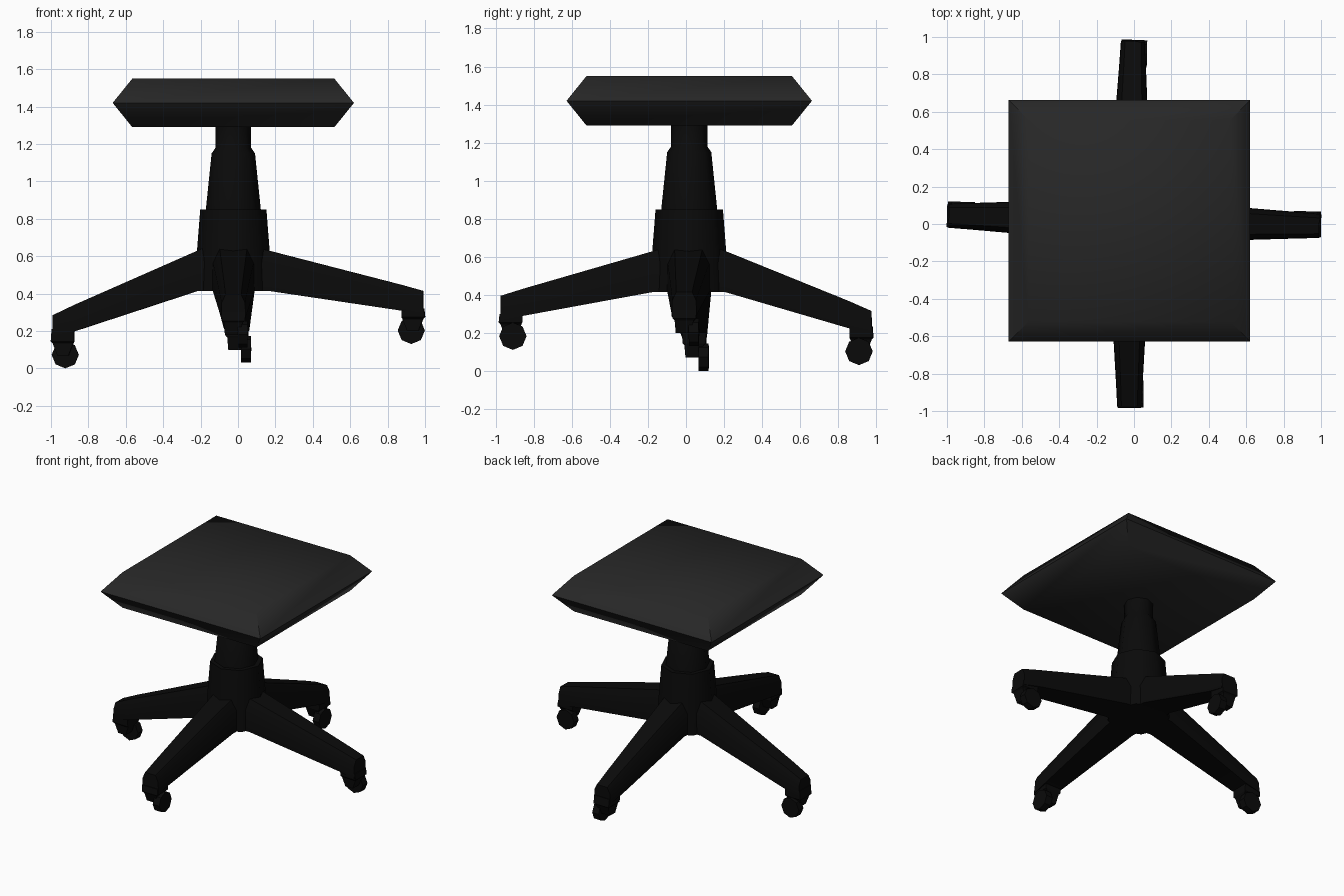
import bpy, bmesh, math
from mathutils import Vector, Matrix

if "Cube" in bpy.data.objects:
    bpy.data.objects.remove(bpy.data.objects["Cube"])

CX, CY = -0.025, 0.017          # column axis


def material(name, v):
    m = bpy.data.materials.new(name)
    m.diffuse_color = (v, v, v, 1)
    m.use_nodes = True
    m.node_tree.nodes["Principled BSDF"].inputs["Base Color"].default_value = m.diffuse_color
    return m


FRAME = material("black_plastic", 0.003)
FABRIC = material("dark_fabric", 0.02)


def finish(bm, name, mat, angle=None):
    bmesh.ops.recalc_face_normals(bm, faces=bm.faces[:])
    me = bpy.data.meshes.new(name)
    bm.to_mesh(me)
    bm.free()
    ob = bpy.data.objects.new(name, me)
    bpy.context.collection.objects.link(ob)
    me.materials.append(mat)
    if angle:
        bpy.ops.object.select_all(action='DESELECT')
        bpy.context.view_layer.objects.active = ob
        ob.select_set(True)
        bpy.ops.object.shade_smooth_by_angle(angle=math.radians(angle))
    return ob


def loft(rings, name, mat, angle=None):
    """Skin equal-sized rings of points and cap both ends."""
    bm = bmesh.new()
    loops = [[bm.verts.new(p) for p in r] for r in rings]
    n = len(loops[0])
    for a, b in zip(loops, loops[1:]):
        for i in range(n):
            bm.faces.new((a[i], a[(i + 1) % n], b[(i + 1) % n], b[i]))
    bm.faces.new(loops[0])
    bm.faces.new(loops[-1])
    return finish(bm, name, mat, angle)


def ring(r, z, n=8, turn=0.0):
    return [(CX + r * math.cos(turn + i * math.tau / n),
             CY + r * math.sin(turn + i * math.tau / n), z) for i in range(n)]


# Seat: square cushion with a ridge around its edge
R2, Q = math.sqrt(2), math.pi / 4
loft([ring(h * R2, z, 4, Q) for h, z in
      ((0.54, 1.29), (0.645, 1.42), (0.54, 1.55))], "seat", FABRIC, 60)

# Stepped column
loft([ring(r, z) for r, z in
      ((0.205, 0.415), (0.195, 0.62), (0.177, 0.85), (0.147, 0.85),
       (0.116, 1.15), (0.095, 1.18), (0.095, 1.30))], "column", FRAME, 50)


def leg(side, tip, top, bottom, wheel_side):
    """tip: outer end in plan; top/bottom: heights of the outer end."""
    u = Vector((tip[0] - CX, tip[1] - CY, 0))
    length = u.length
    u.normalize()
    v = Vector((-u.y, u.x, 0)) * wheel_side
    base = Vector((CX, CY, 0))

    def at(d, s, z):
        return base + u * d + v * s + Vector((0, 0, z))

    def section(d, w, zb, zt):
        h = zt - zb
        return [at(d, -w, zb), at(d, w, zb), at(d, w * 0.97, zb + 0.65 * h),
                at(d, w * 0.65, zt), at(d, -w * 0.65, zt),
                at(d, -w * 0.97, zb + 0.65 * h)]

    # Tapered arm
    slope = (0.63 - top) / (length - 0.19)
    loft([section(0.08, 0.118, 0.415, 0.63 + slope * 0.11),
          section(0.19, 0.11, 0.415, 0.63),
          section(length - 0.13, 0.071, bottom, top + slope * 0.13),
          section(length - 0.01, 0.065, bottom - 0.025, top)],
         side + "_leg", FRAME, 30)

    # Caster hood under the leg end
    def box(d0, d1, s0, s1, z):
        return [at(d0, s0, z), at(d1, s0, z), at(d1, s1, z), at(d0, s1, z)]
    i, o = length - 0.125, length
    loft([box(i + 0.03, o - 0.035, -0.045, 0.03, top - 0.215),
          box(i + 0.005, o - 0.01, -0.05, 0.05, top - 0.15),
          box(i, o, -0.06, 0.062, top - 0.14),
          box(i, o - 0.005, -0.063, 0.063, bottom + 0.01)],
         side + "_caster_hood", FRAME)

    # Eight-sided wheel beside the hood
    bm = bmesh.new()
    rot = Matrix((u, Vector((0, 0, 1)), v)).transposed().to_4x4()
    place = Matrix.Translation(at(length - 0.075, 0.05, top - 0.212))
    bmesh.ops.create_cone(bm, cap_ends=True, segments=8, radius1=0.072,
                          radius2=0.072, depth=0.052, matrix=place @ rot)
    finish(bm, side + "_caster_wheel", FRAME)


# Four legs standing at slightly different heights
leg("left", (-1.0, 0.045), 0.285, 0.20, -1)
leg("right", (1.0, -0.01), 0.415, 0.31, 1)
leg("front", (-0.025, -0.985), 0.395, 0.29, 1)
leg("back", (-0.005, 0.985), 0.315, 0.225, -1)
